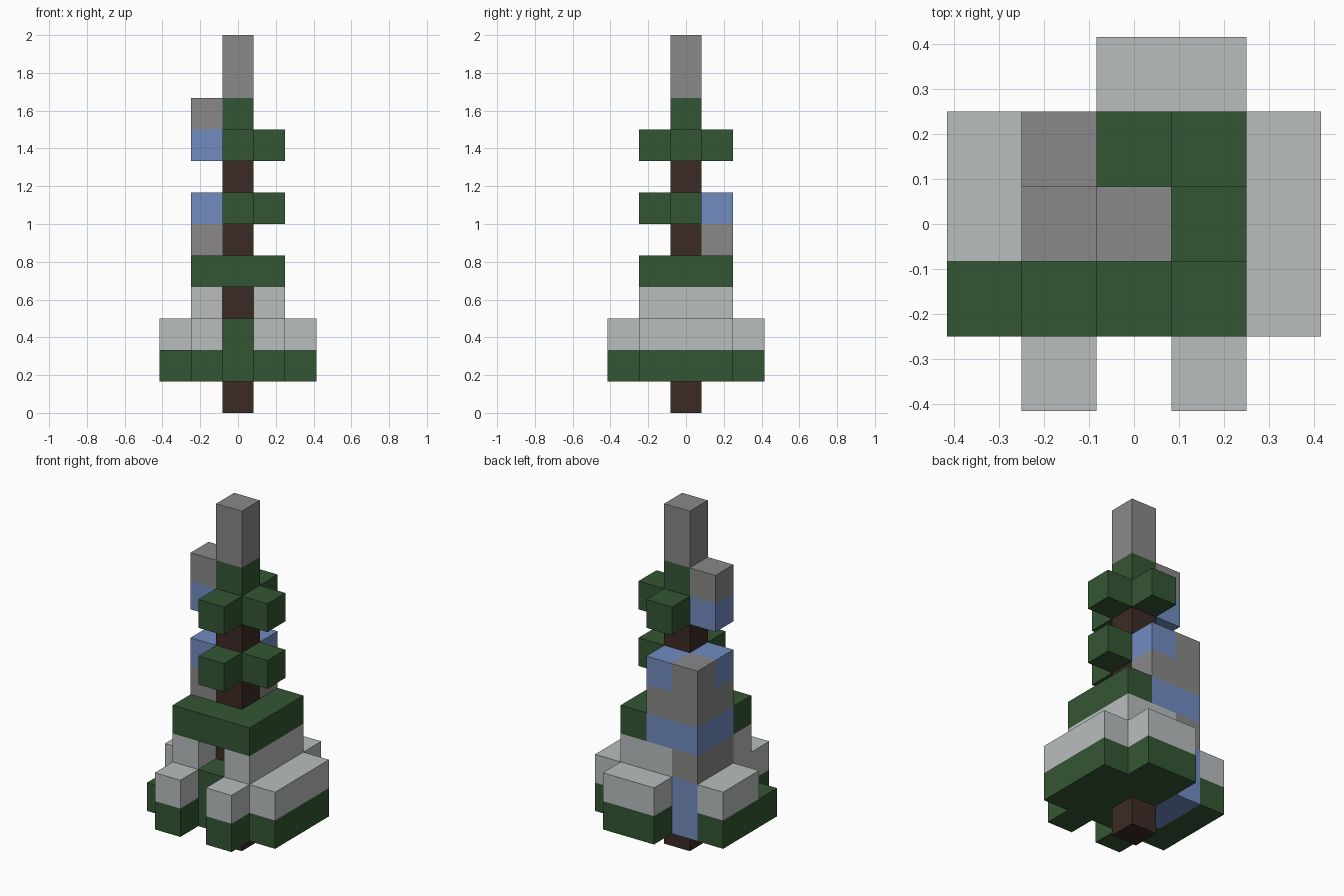
import bpy
import bmesh
from mathutils import Vector

UNIT = 1 / 6  # edge length of one block

cube = bpy.data.objects.get("Cube")
if cube:
    bpy.data.objects.remove(cube, do_unlink=True)


def make_material(name, rgb):
    mat = bpy.data.materials.new(name)
    mat.use_nodes = True
    mat.diffuse_color = (*rgb, 1)
    mat.node_tree.nodes["Principled BSDF"].inputs["Base Color"].default_value = (*rgb, 1)
    return mat


green = make_material("needle green", (.034, .093, .033))
brown = make_material("bark brown", (.044, .024, .017))
snow = make_material("pale snow grey", (.49, .515, .515))
stone = make_material("stone grey", (.25, .25, .246))
blue = make_material("soft blue", (.165, .262, .527))


def span(value):
    """A single block index or an inclusive (first, last) range."""
    return value if isinstance(value, tuple) else (value, value)


def build(name, mat, level, footprint):
    """Stack blocks over the footprint, a list of (x, y) block spans."""
    bm = bmesh.new()
    bottom, top = span(level)
    for x, y in footprint:
        (x_min, x_max), (y_min, y_max) = span(x), span(y)
        size = Vector((x_max - x_min + 1, y_max - y_min + 1, top - bottom + 1)) * UNIT
        centre = Vector((x_min + x_max, y_min + y_max, bottom + top + 1)) * UNIT / 2
        verts = bmesh.ops.create_cube(bm, size=1)["verts"]
        bmesh.ops.scale(bm, vec=size, verts=verts)
        bmesh.ops.translate(bm, vec=centre, verts=verts)
    mesh = bpy.data.meshes.new(name)
    bm.to_mesh(mesh)
    bm.free()
    mesh.materials.append(mat)
    obj = bpy.data.objects.new(name, mesh)
    bpy.context.collection.objects.link(obj)


MIDDLE = (0, 0)
RIGHT, LEFT = (-1, 0), (1, 0)
FRONT, BACK = (0, -1), (0, 1)
RIGHT_BACK = (-1, (0, 1))          # two blocks along the right rear side
REAR_CORNER = [RIGHT_BACK, BACK]   # L shape around the rear corner

# Trunk and spire
build("trunk", brown, (0, 8), [MIDDLE])
build("crown", green, 9, [MIDDLE])
build("spire", stone, (10, 11), [MIDDLE])

# Wide lower branches with snow on top
skirt = [((1, 2), (-1, 1)), ((0, 1), 2), BACK, (1, -2), (-1, (-2, -1))]
build("lower_branches", green, 1, skirt + [(-2, (-1, 1))])
build("lower_snow", snow, 2, skirt + [(-2, (0, 1))])
build("front_branch", green, (1, 2), [FRONT])
build("lower_blue_column", blue, (1, 2), [RIGHT_BACK])

# Middle tier
build("middle_snow", snow, 3, [(1, (-1, 1)), BACK, (-1, -1)])
build("middle_stone", stone, 3, [RIGHT_BACK])
build("middle_branches", green, 4, [((-1, 1), -1), (1, (0, 1))])
build("middle_blue_band", blue, 4, REAR_CORNER)

# Upper tier
build("upper_stone", stone, 5, REAR_CORNER)
build("upper_stone_corner", stone, 6, [(-1, 1)])
build("upper_blue_blocks", blue, 6, [RIGHT, BACK])
build("upper_branches", green, 6, [LEFT, FRONT])

# Top tier
build("top_branches", green, 8, [LEFT, FRONT, BACK])
build("top_blue_block", blue, 8, [RIGHT])
build("top_stone", stone, 9, [RIGHT])
